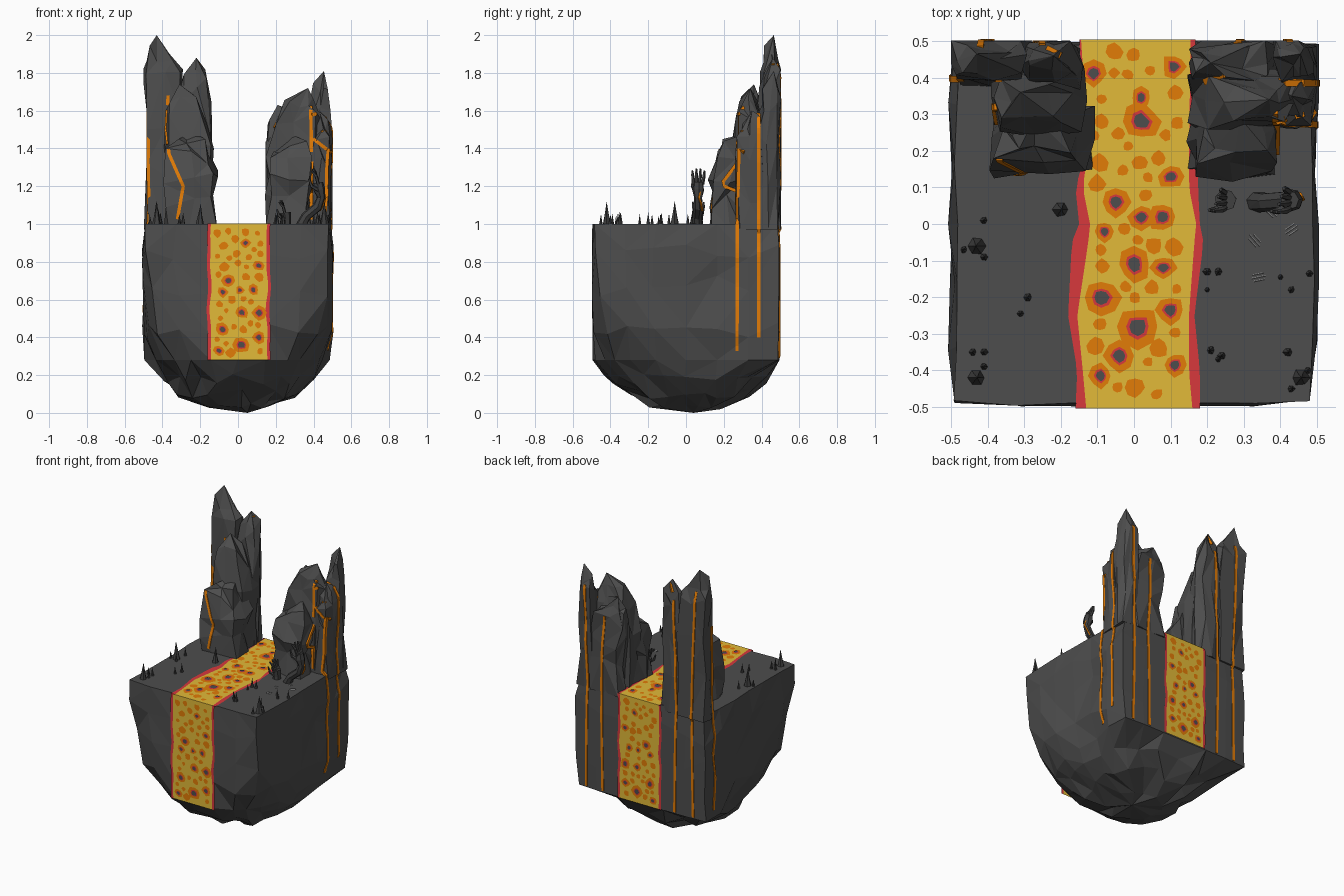
import bpy, bmesh, math, random
from mathutils import Vector
from mathutils.bvhtree import BVHTree

if "Cube" in bpy.data.objects:
    bpy.data.objects.remove(bpy.data.objects["Cube"])

R = random.Random(11)


def mat(name, col):
    m = bpy.data.materials.new(name)
    m.diffuse_color = (*col, 1)
    m.use_nodes = True
    m.node_tree.nodes["Principled BSDF"].inputs["Base Color"].default_value = m.diffuse_color
    return m


ROCK = mat("rock grey", (0.075, 0.075, 0.075))
DARK = mat("charred grey", (0.05, 0.05, 0.05))
YELLOW = mat("lava yellow", (0.76, 0.49, 0.04))
ORANGE = mat("lava orange", (0.76, 0.20, 0.002))
RED = mat("lava red", (0.68, 0.04, 0.045))
ASH = mat("ash grey", (0.30, 0.30, 0.30))


def finish(name, bm, material, fix=True):
    if fix:
        bmesh.ops.recalc_face_normals(bm, faces=bm.faces[:])
    me = bpy.data.meshes.new(name)
    bm.to_mesh(me)
    bm.free()
    me.materials.append(material)
    ob = bpy.data.objects.new(name, me)
    bpy.context.collection.objects.link(ob)
    return ob


def loft(bm, rings, tip_low=None, tip_high=None):
    """Skin closed rings of points, ending in a tip or a flat cap."""
    vs = [[bm.verts.new(p) for p in r] for r in rings]
    n = len(vs[0])
    for a, b in zip(vs, vs[1:]):
        for i in range(n):
            j = (i + 1) % n
            if R.random() < 0.5:
                tris = ((a[i], a[j], b[j]), (a[i], b[j], b[i]))
            else:
                tris = ((a[i], a[j], b[i]), (a[j], b[j], b[i]))
            for t in tris:
                bm.faces.new(t)
    for ring, tip in ((vs[0], tip_low), (vs[-1], tip_high)):
        if tip is None:
            bm.faces.new(ring)
        else:
            t = bm.verts.new(tip)
            for i in range(n):
                bm.faces.new((ring[i], ring[(i + 1) % n], t))


def tube(bm, pts, radii, sides=4, ref=(0.31, 0.9, 0.2), phase=0.0):
    pts = [Vector(p) for p in pts]
    rings = []
    for i, p in enumerate(pts):
        d = (pts[min(i + 1, len(pts) - 1)] - pts[max(i - 1, 0)]).normalized()
        u = d.cross(Vector(ref)).normalized()
        v = d.cross(u)
        r = radii[i] if isinstance(radii, (list, tuple)) else radii
        rings.append([p + (u * math.cos(phase + k * math.tau / sides) + v * math.sin(phase + k * math.tau / sides)) * r
                      for k in range(sides)])
    loft(bm, rings)


def clamp(v, lo, hi):
    return max(lo, min(hi, v))


# Island body: square above, rounded boulder below
square = [(-1 + k / 3, -1) for k in range(6)] + [(1, -1 + k / 3) for k in range(6)]
square += [(-x, -y) for x, y in square]
levels = [  # z, half width, front corner power, back corner power, jitter, side pull-in, z jitter
    (0.035, 0.17, 2.1, 2.2, 0.03, 1, 0.015), (0.10, 0.31, 2.2, 2.5, 0.035, 0.97, 0.03),
    (0.18, 0.41, 2.3, 3, 0.03, 0.93, 0.03), (0.28, 0.495, 2.4, 40, 0.01, 0.89, 0),
    (0.43, 0.496, 4.5, 60, 0.012, 0.985, 0.05), (0.66, 0.497, 12, 60, 0.018, 0.985, 0.07),
    (0.85, 0.498, 25, 60, 0.016, 1.0, 0.05), (1.0, 0.489, 60, 60, 0.01, 1, 0)]
rings = []
for z, half, pf, pb, jit, pull, jz in levels:
    ring = []
    for sx, sy in square:
        p = pf if sy < 0 else pb
        s = half / (abs(sx) ** p + abs(sy) ** p) ** (1 / p)
        x, y = sx * s * (pull if sy < 0.5 else 1), sy * s
        x += R.uniform(-jit, jit)
        if z < 0.2 or (sy < 0 and abs(x) > 0.26):
            y += R.uniform(-jit, jit)
        ring.append((clamp(x, -0.508, 0.505), clamp(y, -0.498, 0.497), z + R.uniform(-jz, jz)))
    rings.append(ring)
bm = bmesh.new()
loft(bm, rings, tip_low=(0.05, 0.04, 0.0))
bmesh.ops.remove_doubles(bm, verts=[v for v in bm.verts if 0.002 < v.co.z < 0.24], dist=0.065)
body = finish("island_body", bm, ROCK)

# Rock pillars: jagged tapering columns
columns = [  # x0, x1, y0, y1, tip
    (-0.49, -0.28, 0.38, 0.5, (-0.43, 0.465, 2.0)), (-0.31, -0.15, 0.38, 0.5, (-0.22, 0.46, 1.88)),
    (-0.38, -0.12, 0.13, 0.31, (-0.27, 0.29, 1.47)), (-0.38, -0.14, 0.25, 0.42, (-0.31, 0.36, 1.74)),
    (0.38, 0.5, 0.38, 0.5, (0.455, 0.465, 1.81)), (0.17, 0.40, 0.38, 0.5, (0.21, 0.44, 1.63)),
    (0.37, 0.5, 0.27, 0.41, (0.43, 0.35, 1.60)), (0.15, 0.39, 0.13, 0.31, (0.29, 0.29, 1.47)),
    (0.15, 0.40, 0.26, 0.42, (0.37, 0.34, 1.72))]
pillars = []
for n, (x0, x1, y0, y1, tip) in enumerate(columns):
    cx, cy, hx, hy = (x0 + x1) / 2, (y0 + y1) / 2, (x1 - x0) / 2, (y1 - y0) / 2
    rings = []
    for f, s in ((0, 1.0), (0.3, 0.95), (0.56, 1.03), (0.78, 0.9), (0.9, 0.58)):
        lean = max(0, f - 0.5) * 1.3
        ring = []
        for sx, sy in square[::3]:
            k = 0.92 if sx and sy else 1.0
            x = cx + (tip[0] - cx) * lean + sx * hx * s * k + R.uniform(-0.022, 0.022)
            y = cy + (tip[1] - cy) * lean + sy * hy * s * k + R.uniform(-0.018, 0.018)
            z = 0.97 + (tip[2] - 0.97) * f + (R.uniform(-0.05, 0.05) if f else 0)
            ring.append((clamp(x, -0.5, 0.5), clamp(y, 0, 0.502), z))
        rings.append(ring)
    bm = bmesh.new()
    loft(bm, rings, tip_high=tip)
    pillars.append(finish("rock_pillar_%d" % (n + 1), bm, ROCK))

# Glowing cracks: flat-faced strips projected onto the rock
verts, polys = [], []
for ob in [body] + pillars:
    off = len(verts)
    verts += [v.co.copy() for v in ob.data.vertices]
    polys += [[i + off for i in p.vertices] for p in ob.data.polygons]
tree = BVHTree.FromPolygons(verts, polys)
views = {"front": lambda a, b: ((a, -2, b), (0, 1, 0)), "back": lambda a, b: ((a, 2, b), (0, -1, 0)),
         "right": lambda a, b: ((2, a, b), (-1, 0, 0)), "left": lambda a, b: ((-2, a, b), (1, 0, 0)),
         "top": lambda a, b: ((a, b, 3), (0, 0, -1))}
cracks = [
    ("front", (-0.37, 1.68), (-0.38, 1.5), (-0.365, 1.37), (-0.29, 1.2), (-0.325, 1.0)),
    ("front", (0.385, 1.62), (0.39, 1.3), (0.385, 1.0)), ("front", (0.40, 1.45), (0.49, 1.38)),
    ("right", (0.27, 0.33), (0.272, 1.0), (0.28, 1.4)), ("right", (0.385, 0.4), (0.385, 1.1), (0.385, 1.58)),
    ("back", (0.42, 0.29), (0.41, 1.0), (0.425, 1.68)), ("back", (0.29, 0.29), (0.3, 1.0), (0.28, 1.5)),
    ("back", (-0.26, 0.29), (-0.27, 1.0), (-0.25, 1.75)), ("back", (-0.4, 0.29), (-0.39, 1.0), (-0.42, 1.85)),
    ("left", (0.4, 0.33), (0.395, 1.0), (0.41, 1.6)),
    ("top", (-0.26, 0.49), (-0.18, 0.45)), ("top", (0.14, 0.34), (0.17, 0.38), (0.25, 0.41)),
    ("top", (0.4, 0.39), (0.49, 0.385)), ("top", (0.39, 0.28), (0.49, 0.31))]
bm = bmesh.new()
for view, *path in cracks:
    runs = [[]]
    for (a0, b0), (a1, b1) in zip(path, path[1:]):
        n = max(2, int(math.hypot(a1 - a0, b1 - b0) / 0.025))
        for k in range(n + 1):
            o, d = map(Vector, views[view](a0 + (a1 - a0) * k / n, b0 + (b1 - b0) * k / n))
            hit = tree.ray_cast(o, d)[0]
            if hit is None:
                continue
            hit += d * 0.005
            if runs[-1] and (hit - runs[-1][-1]).length > 0.07:
                runs.append([])
            if not runs[-1] or (hit - runs[-1][-1]).length > 0.004:
                runs[-1].append(hit)
    for run in runs:
        if len(run) > 1:
            tube(bm, run, 0.0125, ref=d, phase=math.pi / 4)
finish("glowing_cracks", bm, ORANGE)

# Lava river: top run plus front and back falls
faces = [("top", -0.504, 0.504, lambda x, t, h: (x, t, 1.002 + h), Vector((0, 0, 1))),
         ("front", 0.28, 1.002, lambda x, t, h: (x, -0.503 - h, t), Vector((0, -1, 0))),
         ("back", 0.28, 1.002, lambda x, t, h: (x, 0.503 + h, t), Vector((0, 1, 0)))]
layers = {k: bmesh.new() for k in ("yellow", "red_edge", "orange", "ember", "crust")}


def poly(layer, pts, out):
    b = layers[layer]
    f = b.faces.new([b.verts.new(p) for p in pts])
    f.normal_update()
    if f.normal.dot(out) < 0:
        f.normal_flip()


def blob(place, out, x, t, r, big):
    shape = [R.uniform(0.8, 1.2) for _ in range(8)]
    sizes = [("orange", 1.12, 0.002)] + ([("ember", 0.62, 0.004), ("crust", 0.45, 0.006)] if big else [])
    for layer, k, h in sizes:
        poly(layer, [place(x + r * k * q * math.cos(i * math.tau / 8), t + r * k * q * math.sin(i * math.tau / 8), h)
                     for i, q in enumerate(shape)], out)


# y, then outer and inner x of the left edge, inner and outer x of the right edge
shore = [(-.51, -.16, -.13, .16, .18), (-.4, -.155, -.14, .15, .18), (-.25, -.18, -.155, .15, .165),
         (-.05, -.17, -.125, .165, .19), (0, -.15, -.12, .17, .18), (.1, -.16, -.14, .15, .175),
         (.2, -.13, -.125, .15, .175), (.51, -.15, -.145, .155, .168)]


def banks(name, t):
    if name == "top":
        for p, q in zip(shore, shore[1:]):
            if t <= q[0]:
                f = (t - p[0]) / (q[0] - p[0])
                return [u + (v - u) * f for u, v in zip(p[1:], q[1:])]
    w = math.sin(t * 19 + 1) * 0.5 + math.sin(t * 31) * 0.4
    return -0.162 + 0.005 * w, -0.145 + 0.007 * w, 0.153 + 0.008 * w, 0.170 + 0.005 * w


big_top = [(-.11, .41, .03), (.11, .43, .03), (.02, .28, .045), (.02, .345, .025), (-.05, .06, .035), (.02, .02, .03),
           (.08, .02, .035), (-.08, -.02, .025), (.1, .13, .03), (0, -.11, .04), (.08, -.12, .03), (-.09, -.2, .045),
           (.1, -.235, .035), (.01, -.28, .05), (-.04, -.36, .04), (-.09, -.415, .028), (.11, -.385, .028)]
big_fall = [(-.05, .7, .034), (.11, .78, .025), (-.08, .64, .025), (.08, .65, .026), (.01, .65, .02), (.11, .53, .034),
            (.02, .53, .028), (-.08, .44, .034), (.02, .36, .038), (.11, .4, .03), (-.1, .33, .025), (.04, .9, .024)]
for name, t0, t1, place, out in faces:
    n = 24
    for k in range(n):
        ta, tb = t0 + (t1 - t0) * k / n, t0 + (t1 - t0) * (k + 1) / n
        a, b = banks(name, ta), banks(name, tb)
        for i, layer in ((0, "red_edge"), (1, "yellow"), (2, "red_edge")):
            poly(layer, [place(a[i], ta, 0), place(a[i + 1], ta, 0), place(b[i + 1], tb, 0), place(b[i], tb, 0)], out)
    spots = list(big_top if name == "top" else big_fall)
    for x, t, r in spots:
        blob(place, out, x, t, r, True)
    for _ in range(700):  # small orange patches in the gaps
        x, t, r = R.uniform(-0.11, 0.12), R.uniform(t0 + 0.03, t1 - 0.03), R.uniform(0.012, 0.024)
        if all(math.hypot(x - u, t - v) > r + q + 0.01 for u, v, q in spots):
            spots.append((x, t, r))
            blob(place, out, x, t, r, False)
for layer, name, m in (("yellow", "lava_flow", YELLOW), ("red_edge", "lava_edges", RED), ("orange", "lava_patches", ORANGE),
                       ("ember", "lava_embers", RED), ("crust", "lava_crusts", ROCK)):
    finish(name, layers[layer], m, fix=False)

# Stone spikes on the banks: x, y, radius
spikes = [(-.2, .04, .024), (-.43, -.06, .027), (-.41, .01, .012), (-.465, -.07, .012), (-.41, -.09, .012),
          (-.29, -.2, .013), (-.31, -.245, .011), (-.44, -.35, .012), (-.43, -.42, .027), (-.41, -.39, .012),
          (-.41, -.35, .013), (.2, -.13, .014), (.23, -.13, .013), (.2, -.18, .009), (.21, -.345, .013),
          (.24, -.36, .014), (.23, -.37, .01), (.4, -.145, .009), (.48, -.135, .012), (.43, -.18, .012),
          (.42, -.35, .015), (.455, -.42, .027), (.43, -.45, .012), (.475, -.4, .012)]
bm = bmesh.new()
for x, y, r in spikes:
    h = r * R.uniform(3.8, 4.4) + 0.005
    ring = [(x + r * R.uniform(0.8, 1.1) * math.cos(k * math.tau / 6), y + r * R.uniform(0.8, 1.1) * math.sin(k * math.tau / 6))
            for k in range(6)]
    loft(bm, [[(*p, 0.99) for p in ring], [(x + (p[0] - x) * .5, y + (p[1] - y) * .5, 1 + h * .4) for p in ring]],
         tip_high=(x + R.uniform(-.004, .004), y, 1 + h))
finish("stone_spikes", bm, DARK)


# Stone hands reaching out of the ground
def hand(name, arm, radii, k):
    b = bmesh.new()
    tube(b, arm, radii, 7)
    px, py, pz = arm[-1]
    for i in range(4):
        s = (i - 1.5) / 1.5
        root = (px, py + s * 0.022 * k, pz - 0.01)
        mid = (px - 0.012 * k, py + s * 0.030 * k, pz + 0.035 * k)
        end = (px - 0.026 * k + 0.01 * s, py + s * 0.032 * k, pz + (0.078 - 0.016 * abs(s)) * k)
        tube(b, [root, mid, end], [0.0095 * k, 0.009 * k, 0.005 * k], 5)
    tube(b, [(px, py - 0.02 * k, pz - 0.04 * k), (px - 0.035 * k, py - 0.03 * k, pz - 0.02 * k),
             (px - 0.05 * k, py - 0.03 * k, pz + 0.02 * k)], [0.012 * k, 0.010 * k, 0.005 * k], 5)
    finish(name, b, DARK)


hand("tall_stone_hand", [(.33, .06, .98), (.36, .06, 1.04), (.42, .065, 1.09), (.44, .065, 1.14), (.43, .065, 1.18),
                         (.425, .065, 1.22)], [.03, .026, .026, .022, .032, .026], 1.0)
hand("small_stone_hand", [(.25, .065, .98), (.255, .065, 1.02), (.25, .065, 1.06)], [.03, .025, .03], 0.9)
bm = bmesh.new()
tube(bm, [(.432, .086, 1.07), (.455, .08, 1.11), (.462, .068, 1.14), (.45, .075, 1.18)], 0.006)
finish("hand_cracks", bm, ORANGE)

# Faint ash scratches on the right bank
bm = bmesh.new()
for x, y, a in ((.375, .035, 2.4), (.43, -.015, .6), (.33, -.045, 2.3), (.34, -.145, .2)):
    for k in (-1, 0, 1):
        c = Vector((x - math.sin(a) * k * .009, y + math.cos(a) * k * .009, 1.001))
        d = Vector((math.cos(a), math.sin(a), 0)) * (0.02 - 0.005 * abs(k))
        tube(bm, [c - d, c + d], 0.0016)
finish("ash_scratches", bm, ASH)
